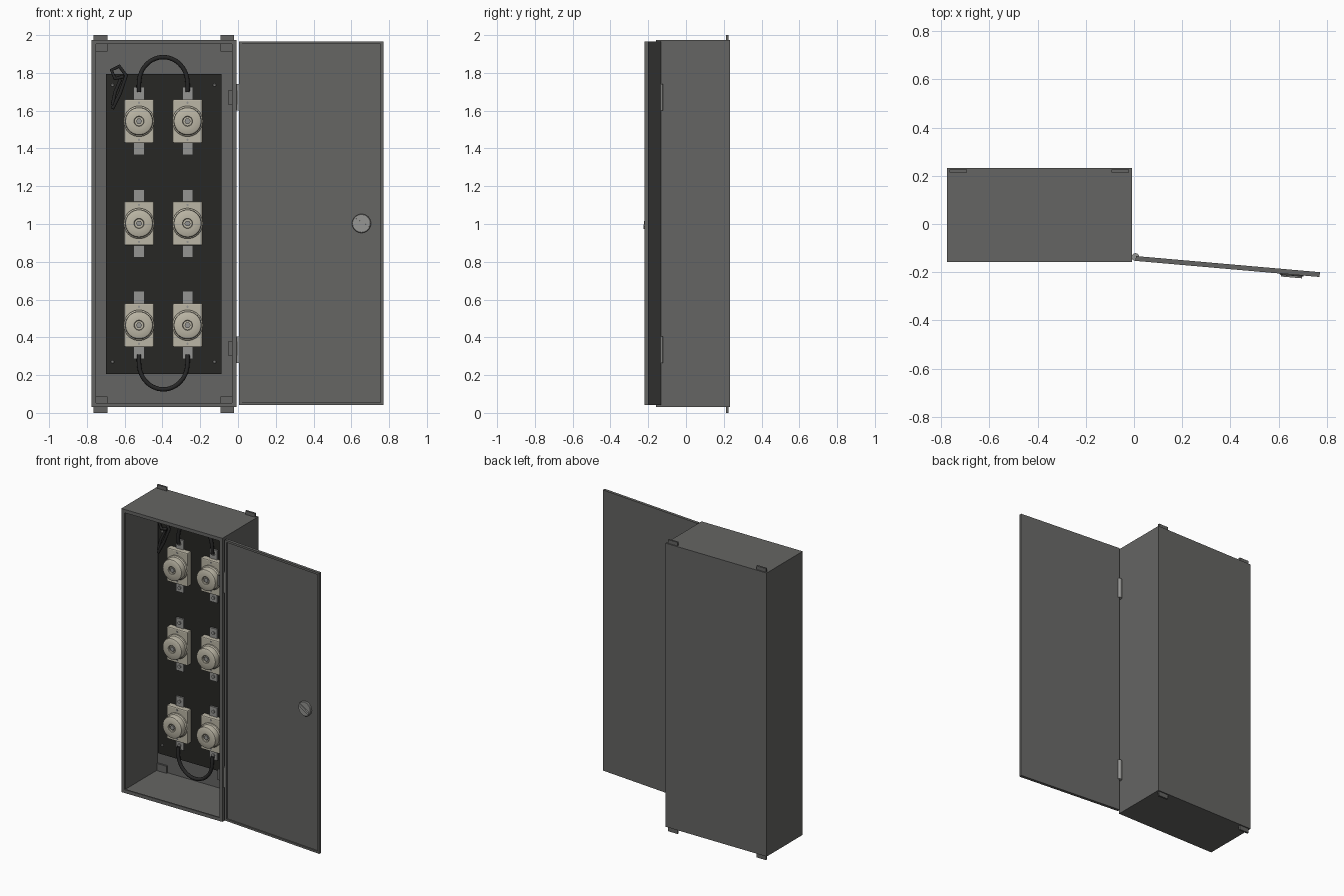
import bpy, bmesh, math
from mathutils import Vector, Matrix

if "Cube" in bpy.data.objects:
    bpy.data.objects.remove(bpy.data.objects["Cube"])


def material(name, r, g, b):
    m = bpy.data.materials.new(name)
    m.diffuse_color = (r, g, b, 1)
    m.use_nodes = True
    m.node_tree.nodes["Principled BSDF"].inputs["Base Color"].default_value = m.diffuse_color
    return m


STEEL = material("painted_steel", 0.13, 0.13, 0.125)
METAL = material("bare_metal", 0.3, 0.3, 0.29)
BOARD = material("black_board", 0.02, 0.02, 0.018)
CERAMIC = material("ceramic", 0.5, 0.47, 0.38)
RUBBER = material("rubber", 0.02, 0.02, 0.02)


def finish(name, bm, mat, smooth=False):
    bmesh.ops.recalc_face_normals(bm, faces=bm.faces)
    me = bpy.data.meshes.new(name)
    bm.to_mesh(me)
    bm.free()
    me.materials.append(mat)
    ob = bpy.data.objects.new(name, me)
    bpy.context.collection.objects.link(ob)
    if smooth:
        bpy.context.view_layer.objects.active = ob
        ob.select_set(True)
        bpy.ops.object.shade_smooth_by_angle(angle=math.radians(35))
        ob.select_set(False)
    return ob


def box(name, lo, hi, mat, bevel=0):
    bm = bmesh.new()
    lo, hi = Vector(lo), Vector(hi)
    size = hi - lo
    bmesh.ops.create_cube(bm, size=1, matrix=Matrix.Translation((lo + hi) / 2) @ Matrix.Diagonal((*size, 1)))
    if bevel:
        bmesh.ops.bevel(bm, geom=bm.edges[:], offset=bevel, segments=2, affect='EDGES', profile=0.5)
    return finish(name, bm, mat)


def rect_loft(name, x0, x1, z0, z1, sections, mat):
    """Skin rectangles given as (inset, y); first and last are capped."""
    bm = bmesh.new()
    rings = [[bm.verts.new(p) for p in ((x0 + i, y, z0 + i), (x1 - i, y, z0 + i),
              (x1 - i, y, z1 - i), (x0 + i, y, z1 - i))] for i, y in sections]
    for a, b in zip(rings, rings[1:]):
        for k in range(4):
            bm.faces.new((a[k], a[(k + 1) % 4], b[(k + 1) % 4], b[k]))
    bm.faces.new(rings[0])
    bm.faces.new(rings[-1])
    return finish(name, bm, mat)


def lathe(name, profile, n, mat, loc=(0, 0, 0), axis='Y'):
    """Turn (radius, height) pairs around the y or z axis."""
    bm = bmesh.new()
    rings = []
    for r, h in profile:
        ring = []
        for k in range(n):
            a = 2 * math.pi * k / n
            c, s = r * math.cos(a), r * math.sin(a)
            ring.append(bm.verts.new((c, h, s) if axis == 'Y' else (c, s, h)))
        rings.append(ring)
    for a, b in zip(rings, rings[1:]):
        for k in range(n):
            bm.faces.new((a[k], a[(k + 1) % n], b[(k + 1) % n], b[k]))
    bm.faces.new(rings[0])
    bm.faces.new(rings[-1])
    ob = finish(name, bm, mat, smooth=n > 8)
    ob.location = loc
    return ob


def cable(name, pts, radius, smooth=True):
    cu = bpy.data.curves.new(name, 'CURVE')
    cu.dimensions = '3D'
    cu.bevel_depth, cu.bevel_resolution, cu.use_fill_caps = radius, 3, True
    cu.resolution_u = 8
    sp = cu.splines.new('BEZIER' if smooth else 'POLY')
    if smooth:
        sp.bezier_points.add(len(pts) - 1)
        for bp, p in zip(sp.bezier_points, pts):
            bp.co = p
            bp.handle_left_type = bp.handle_right_type = 'AUTO'
    else:
        sp.points.add(len(pts) - 1)
        for sp_p, p in zip(sp.points, pts):
            sp_p.co = (*p, 1)
    cu.materials.append(RUBBER)
    ob = bpy.data.objects.new(name, cu)
    bpy.context.collection.objects.link(ob)
    return ob


# Enclosure: open sheet-metal box with a return lip
rect_loft("enclosure", -0.775, -0.008, 0.03, 1.975,
          [(0, 0.233), (0, -0.158), (0.023, -0.158), (0.023, -0.148), (0.008, -0.148), (0.008, 0.225)], STEEL)

# Mounting ears at the four back corners
for x in (-0.765, -0.093):
    for z in (0.0, 1.913):
        box("mounting_ear", (x, 0.213, z), (x + 0.073, 0.2255, z + 0.087), STEEL)

# Mounting board with screws and standoffs
box("mounting_board", (-0.70, 0.13, 0.207), (-0.087, 0.145, 1.795), BOARD)
for x in (-0.664, -0.124):
    for z in (0.27, 1.735):
        lathe("board_screw", [(0.008, 0.13), (0.008, 0.126), (0.005, 0.123)], 12, METAL, (x, 0, z))
        lathe("board_standoff", [(0.012, 0.145), (0.012, 0.226)], 12, METAL, (x, 0, z))

# Six terminal units: base, terminal straps, round insulator, centre bolt
COLS, ROWS = (-0.524, -0.267), (0.464, 1.003, 1.544)
for x in COLS:
    for z in ROWS:
        box("unit_base", (x - 0.079, 0.088, z - 0.116), (x + 0.079, 0.13, z + 0.116), CERAMIC, 0.007)
        lathe("insulator", [(0.081, 0.09), (0.081, 0.078), (0.074, 0.072), (0.074, 0.042), (0.071, 0.034),
                            (0.064, 0.03), (0.027, 0.03), (0.024, 0.033), (0.024, 0.045)], 40, CERAMIC, (x, 0, z))
        lathe("centre_bolt", [(0.016, 0.046), (0.016, 0.034)], 6, METAL, (x, 0, z))
        for s in (-1, 1):
            za, zb = sorted((z + s * 0.105, z + s * 0.18))
            box("terminal_strap", (x - 0.028, 0.115, za), (x + 0.028, 0.127, zb), METAL)
            lathe("terminal_screw", [(0.011, 0.116), (0.011, 0.108)], 12, METAL, (x, 0, z + s * 0.15))
            lathe("base_screw", [(0.006, 0.089), (0.006, 0.085)], 10, METAL, (x, 0, z + s * 0.098))

# Jumper cables looping between the outer terminals
for name, z, s in (("top_jumper", ROWS[2], 1), ("bottom_jumper", ROWS[0], -1)):
    zb, cx, r = z + s * 0.2, sum(COLS) / 2, 0.1285
    pts = [(cx - r, 0.105, z + s * 0.155)]
    pts += [(cx - r * math.cos(a), 0.1, zb + s * 0.139 * math.sin(a))
            for a in [math.pi * k / 8 for k in range(9)]]
    pts += [(cx + r, 0.105, z + s * 0.155)]
    cable(name, pts, 0.0115)

# Loose ground lead hooked at the upper left
cable("loose_lead", [(-0.665, 0.085, 1.61), (-0.625, 0.09, 1.69), (-0.592, 0.1, 1.785), (-0.628, 0.1, 1.835),
                     (-0.67, 0.1, 1.815), (-0.652, 0.1, 1.77), (-0.605, 0.1, 1.78)], 0.01, False)
cable("loose_lead_strand", [(-0.665, 0.085, 1.63), (-0.65, 0.09, 1.70), (-0.622, 0.1, 1.765)], 0.009, False)

# Door: shallow tray, built flat then swung open about the hinge line
door = [rect_loft("door", 0, 0.766, 0.042, 1.967,
                  [(0, 0), (0, -0.02), (0.014, -0.02), (0.014, -0.012)], STEEL)]
kx = 0.65
door.append(lathe("lock_disc", [(0.05, -0.011), (0.05, -0.022), (0.047, -0.025)], 32, METAL, (kx, 0, 1.003)))
bar = box("lock_handle", (-0.045, -0.032, -0.008), (0.045, -0.024, 0.008), METAL)
bar.matrix_world = Matrix.Translation((kx, 0, 1.003)) @ Matrix.Rotation(math.radians(30), 4, 'Y')
door.append(bar)
swing = Matrix.Translation((0.008, -0.133, 0)) @ Matrix.Rotation(math.radians(-5), 4, 'Z')
bpy.context.view_layer.update()
for ob in door:
    ob.matrix_world = swing @ ob.matrix_world

# Hinges: knuckle plus a leaf block inside the box
for z, zl in ((0.335, 0.34), (1.67, 1.67)):
    lathe("hinge_knuckle", [(0.016, z - 0.07), (0.016, z + 0.07)], 20, METAL, (0.006, -0.137, 0), 'Z')
    box("hinge_leaf", (-0.054, -0.147, zl - 0.037), (-0.01, -0.137, zl + 0.037), STEEL)
    box("hinge_arm", (-0.012, -0.147, zl - 0.037), (0.006, -0.137, zl + 0.037), METAL)
